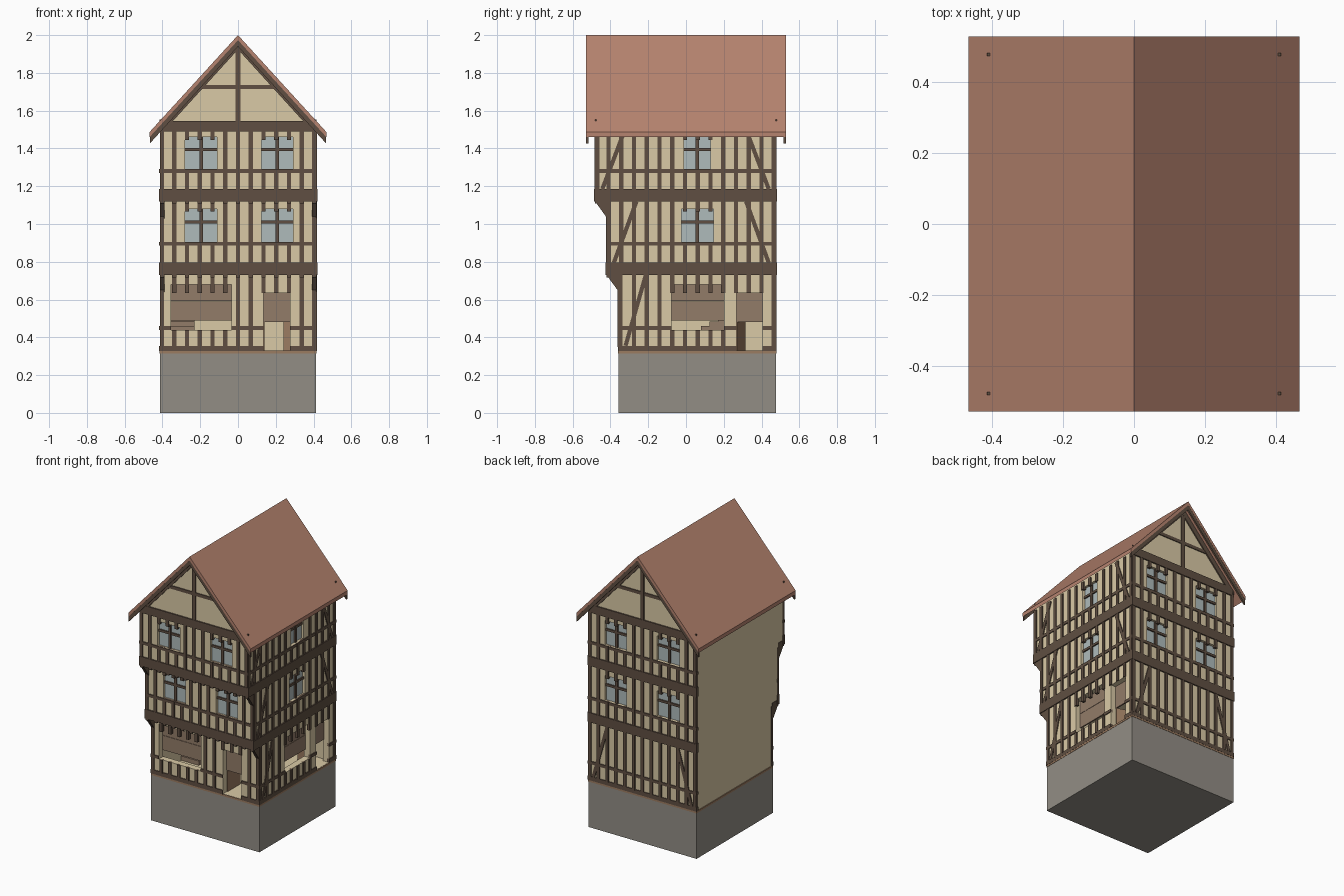
import bpy, bmesh
from math import radians
from mathutils import Matrix, Vector

if "Cube" in bpy.data.objects:
    bpy.data.objects.remove(bpy.data.objects["Cube"])


def material(name, r, g, b):
    m = bpy.data.materials.new(name)
    m.use_nodes = True
    m.diffuse_color = (r, g, b, 1)
    m.node_tree.nodes["Principled BSDF"].inputs["Base Color"].default_value = (r, g, b, 1)
    return m


PLASTER = material("cream plaster", 0.70, 0.59, 0.38)
TIMBER = material("dark timber", 0.115, 0.078, 0.054)
TILE = material("red roof tile", 0.47, 0.23, 0.16)
STONE = material("grey stone", 0.29, 0.27, 0.235)
BOARD = material("brown boards", 0.29, 0.20, 0.14)
OAK = material("light oak", 0.33, 0.20, 0.12)
GLASS = material("pale glass", 0.43, 0.50, 0.50)


def finish(name, bm, mat):
    bmesh.ops.recalc_face_normals(bm, faces=bm.faces)
    mesh = bpy.data.meshes.new(name)
    bm.to_mesh(mesh)
    bm.free()
    mesh.materials.append(mat)
    ob = bpy.data.objects.new(name, mesh)
    bpy.context.collection.objects.link(ob)
    return ob


def add_box(bm, lo, hi, frame=Matrix()):
    lo, hi = Vector(lo), Vector(hi)
    place = Matrix.Translation((lo + hi) / 2) @ Matrix.Diagonal((*(hi - lo), 1))
    bmesh.ops.create_cube(bm, size=1, matrix=frame @ place)


def box(name, lo, hi, mat):
    bm = bmesh.new()
    add_box(bm, lo, hi)
    return finish(name, bm, mat)


def add_prism(bm, outline, y0, y1):
    # Extrude an x-z outline from y0 to y1
    face = bm.faces.new([bm.verts.new((x, y0, z)) for x, z in outline])
    ext = bmesh.ops.extrude_face_region(bm, geom=[face])
    bmesh.ops.translate(bm, vec=(0, y1 - y0, 0),
                        verts=[v for v in ext["geom"] if isinstance(v, bmesh.types.BMVert)])


def add_beam(bm, frame, p, q, width, out=0.007):
    # Beam on a wall, from p to q in wall coordinates (along, height)
    d = Vector((q[0] - p[0], 0, q[1] - p[1]))
    x = d.normalized()
    z = Vector((-x.z, 0, x.x))
    rot = Matrix((x, (0, 1, 0), z)).transposed().to_4x4()
    local = Matrix.Translation((p[0], 0, p[1])) @ rot
    add_box(bm, (0, -0.012, -width / 2), (d.length, out, width / 2), frame @ local)


def gaps(a, b, cuts):
    # Pieces of the range a..b left after removing the cuts
    pieces = []
    for c0, c1 in sorted(cuts):
        if c0 - a > 0.004:
            pieces.append((a, min(c0, b)))
        a = max(a, c1)
    if b - a > 0.004:
        pieces.append((a, b))
    return pieces


HALF, BACK, STUD, PITCH = 0.411, 0.473, 0.022, 0.0675
FRONTS = (-0.355, -0.417, -0.478)
# Per storey: sill beam bottom and top, rail middle, top of studs
LEVELS = ((0.327, 0.355, 0.45, 0.74), (0.73, 0.795, 0.895, 1.12), (1.12, 1.185, 1.28, 1.50))
GLAZED = (None, (0.905, 1.08), (1.29, 1.46))


def wall_frame(side, storey):
    # Wall coordinates: along the wall, outward, up
    along, out, origin = {
        "front": ((1, 0, 0), (0, -1, 0), (0, FRONTS[storey], 0)),
        "back": ((1, 0, 0), (0, 1, 0), (0, BACK, 0)),
        "left": ((0, 1, 0), (1, 0, 0), (HALF, 0, 0))}[side]
    rot = Matrix((along, out, (0, 0, 1))).transposed().to_4x4()
    return Matrix.Translation(origin) @ rot


def openings(side, storey):
    # (start, end, bottom, top, kind)
    if storey == 0:
        return {"front": [(-0.355, -0.035, 0.44, 0.68, "shop"), (0.135, 0.275, 0.33, 0.635, "door")],
                "left": [(-0.077, 0.2, 0.44, 0.68, "shop"), (0.267, 0.405, 0.33, 0.635, "door")],
                "back": []}[side]
    spans = [(-0.28, -0.11), (0.125, 0.29)]
    if side == "left":
        spans = [(-0.025, 0.145)] if storey == 1 else [(-0.01, 0.13)]
    return [(a, b, *GLAZED[storey], "window") for a, b in spans]


def bore(ob, cutter):
    mod = ob.modifiers.new("cut", "BOOLEAN")
    mod.object, mod.solver = cutter, "EXACT"
    bpy.context.view_layer.update()
    mesh = bpy.data.meshes.new_from_object(ob.evaluated_get(bpy.context.evaluated_depsgraph_get()))
    ob.modifiers.clear()
    ob.data = mesh
    bpy.data.objects.remove(cutter)


# Plinth and floor slab
box("stone_plinth", (-0.414, -0.357, 0), (0.414, 0.476, 0.316), STONE)
box("floor_slab", (-0.416, -0.359, 0.315), (0.416, 0.478, 0.329), OAK)

# Storey walls with bored openings; the ground floor is a hollow room
tops = (0.76, 1.15, 1.52)
bottoms = (0.327, 0.76, 1.15)
for s, name in enumerate(("ground", "middle", "upper")):
    bm = bmesh.new()
    roof = [(0, 1.97)] if s == 2 else []
    add_prism(bm, [(-HALF, bottoms[s]), (HALF, bottoms[s]), (HALF, tops[s]), *roof, (-HALF, tops[s])],
              FRONTS[s], BACK)
    wall = finish(name + "_wall", bm, PLASTER)
    if s == 0:
        bore(wall, box("room", (-0.366, FRONTS[0] + 0.045, 0.33), (0.366, BACK - 0.045, 0.72), PLASTER))
    bm = bmesh.new()
    for side in ("front", "left", "back"):
        for a, b, z0, z1, kind in openings(side, s):
            add_box(bm, (a, -0.025 if s else -0.06, z0), (b, 0.05, z1), wall_frame(side, s))
    bore(wall, finish("openings", bm, PLASTER))

# Timber framing, glazing, shutters and doors on three sides
for side in ("front", "left", "back"):
    frame_bm, glass_bm, board_bm, leaf_bm = (bmesh.new() for _ in range(4))
    for s in range(3):
        frame = wall_frame(side, s)
        sill, foot, rail, head = LEVELS[s]
        start, end = (FRONTS[s], BACK) if side == "left" else (-HALF, HALF)
        holes = openings(side, s)
        stub = 0.045 if s == 0 else 0.015
        # Sill beam and rail
        for z, w in (((sill + foot) / 2, foot - sill), (rail, 0.02)):
            cuts = [(a, b) for a, b, z0, z1, k in holes if z0 < z < z1 and k != "window"]
            for a, b in gaps(start - 0.006, end + 0.006, cuts):
                add_beam(frame_bm, frame, (a, z), (b, z), w, 0.009 if w > 0.03 else 0.006)
        # Studs
        u = end - 0.006
        studs = []
        while u > start + 0.025:
            studs.append(u)
            u -= PITCH
        studs[0] -= 0.003
        studs.append(start + 0.009)
        for u in studs:
            cuts = [(z0, z1 - (stub if k != "door" else 0)) for a, b, z0, z1, k in holes
                    if a - 0.004 < u < b + 0.004]
            for z0, z1 in gaps(foot - 0.005, head, cuts):
                add_beam(frame_bm, frame, (u, z0), (u, z1), STUD)
            # Joist ends beneath the jetties
            if side == "front" and s:
                add_box(frame_bm, (u - 0.011, -0.06, sill - 0.012), (u + 0.011, 0.004, sill + 0.01), frame)
        # Corner braces
        if side == "left" or s == 0 and side == "back":
            lean = 0.11 if s == 0 else 0.12
            add_beam(frame_bm, frame, (start + 0.035, foot), (start + 0.035 + lean, head), STUD, 0.0065)
            if side == "back" or s:
                add_beam(frame_bm, frame, (end - 0.035, foot), (end - 0.035 - lean, head), STUD, 0.0065)
        # Fill the openings
        for a, b, z0, z1, kind in holes:
            mid = (a + b) / 2
            if kind == "window":
                add_box(glass_bm, (a, -0.026, z0), (b, -0.018, z1), frame)
                bar = z0 + 0.61 * (z1 - z0)
                add_box(frame_bm, (mid - 0.009, -0.02, z0), (mid + 0.009, -0.008, z1), frame)
                add_box(frame_bm, (a, -0.02, bar - 0.008), (b, -0.009, bar + 0.008), frame)
            elif kind == "shop":
                add_box(board_bm, (a, -0.045, 0.49), (b, -0.035, 0.59), frame)
                add_box(board_bm, (a, -0.045, 0.592), (b, -0.035, z1), frame)
            else:
                # Split door: closed upper leaf, lower leaf swung inwards
                add_box(board_bm, (a, -0.045, 0.48), (b, -0.035, z1), frame)
                swing = Matrix.Translation((a, -0.04, 0)) @ Matrix.Rotation(
                    radians(-90 if side == "front" else -72), 4, "Z")
                add_box(leaf_bm, (0, 0, z0), (b - a, 0.006, 0.48), frame @ swing)
    if side != "left":
        # Gable framing
        frame = wall_frame(side, 2)
        add_beam(frame_bm, frame, (-0.40, 1.517), (0.40, 1.517), 0.056, 0.009)
        add_beam(frame_bm, frame, (0, 1.54), (0, 1.95), 0.025)
        add_beam(frame_bm, frame, (-0.21, 1.725), (0.21, 1.725), 0.022, 0.006)
        for sx in (-1, 1):
            add_beam(frame_bm, frame, (sx * 0.40, 1.51), (0, 1.95), 0.035, 0.008)
    finish(side + "_timber_frame", frame_bm, TIMBER)
    finish(side + "_glazing", glass_bm, GLASS)
    if side != "back":
        finish(side + "_shutters", board_bm, BOARD)
        finish(side + "_lower_door", leaf_bm, OAK)

# Jetty brackets at both front corners
for s in (1, 2):
    bm = bmesh.new()
    y0, y1, top = FRONTS[s], FRONTS[s - 1], LEVELS[s][0]
    for x in (-0.413, 0.391):
        face = bm.faces.new([bm.verts.new((x, y, z)) for y, z in
                             ((y0, top + 0.03), (y1, top + 0.03), (y1, top - 0.09), (y0, top - 0.005))])
        ext = bmesh.ops.extrude_face_region(bm, geom=[face])
        bmesh.ops.translate(bm, vec=(0.024, 0, 0),
                            verts=[v for v in ext["geom"] if isinstance(v, bmesh.types.BMVert)])
    finish("jetty_brackets_" + str(s), bm, TIMBER)

# Stair inside the ground floor
bm = bmesh.new()
for i in range(8):
    add_box(bm, (-0.366, -0.1 + i * 0.045, 0.33), (-0.23, 0.26, 0.36 + i * 0.025))
finish("inner_stair", bm, BOARD)


# Roof and bargeboards
def chevron(drop0, drop1, reach=0.468):
    return [(-reach, 1.487 - drop0), (0, 2 - drop0), (reach, 1.487 - drop0),
            (reach, 1.487 - drop1), (0, 2 - drop1), (-reach, 1.487 - drop1)]


bm = bmesh.new()
add_prism(bm, chevron(0, 0.027), -0.53, 0.53)
finish("roof", bm, TILE)
bm = bmesh.new()
for y in (-0.529, 0.517):
    add_prism(bm, chevron(0.024, 0.06, 0.466), y, y + 0.012)
finish("bargeboards", bm, TIMBER)

# Corner post tips showing through the roof
bm = bmesh.new()
for x in (-0.411, 0.411):
    for y in (-0.479, 0.479):
        add_box(bm, (x - 0.004, y - 0.004, 1.50), (x + 0.004, y + 0.004, 1.554))
finish("post_tips", bm, TIMBER)
